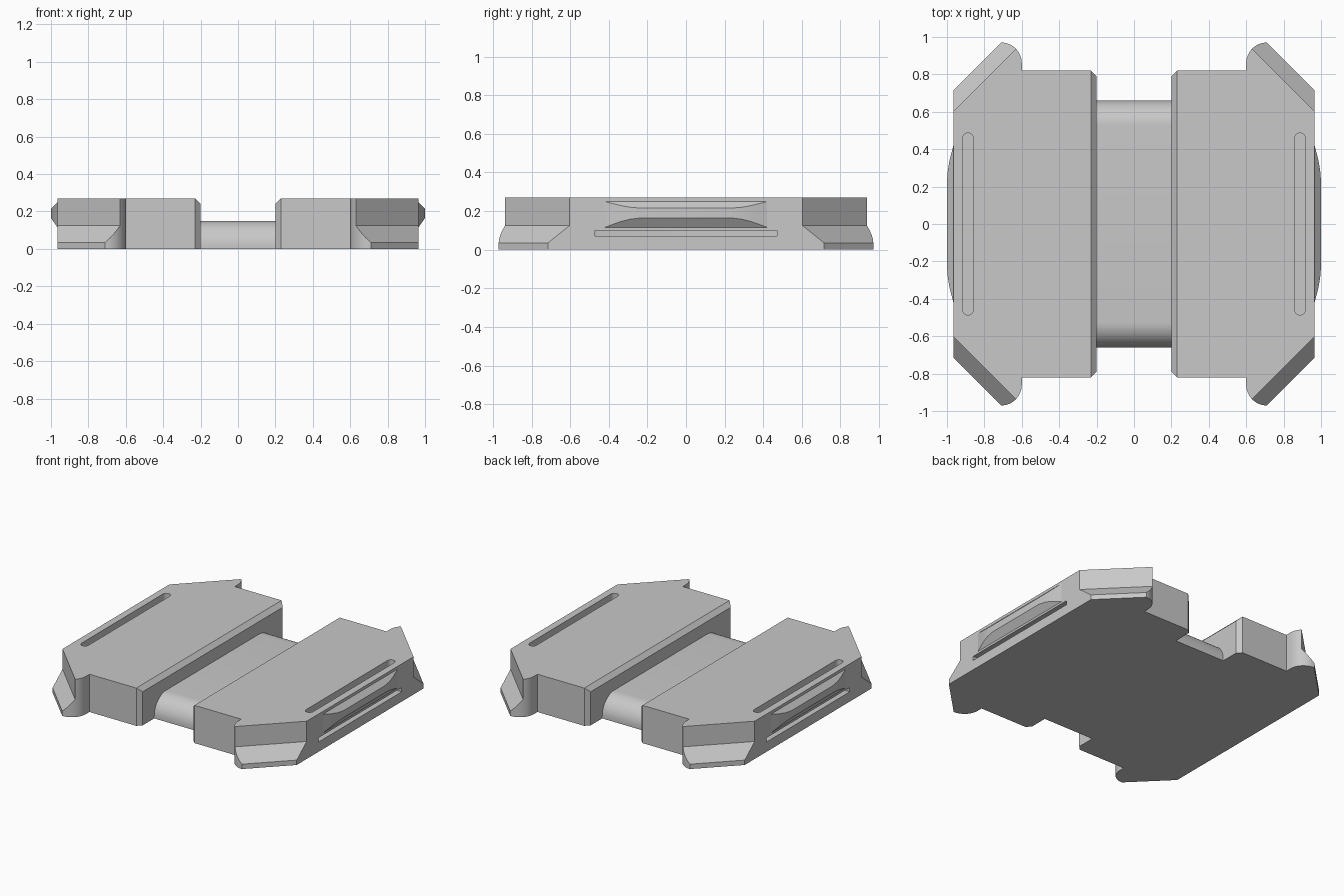
import bpy, bmesh, math
from mathutils import Vector

if "Cube" in bpy.data.objects:
    bpy.data.objects.remove(bpy.data.objects["Cube"])

grey = bpy.data.materials.new("satin_grey")
grey.diffuse_color = (0.58, 0.58, 0.58, 1)
grey.use_nodes = True
grey.node_tree.nodes["Principled BSDF"].inputs["Base Color"].default_value = grey.diffuse_color


def finish(name, bm):
    bmesh.ops.recalc_face_normals(bm, faces=bm.faces)
    me = bpy.data.meshes.new(name)
    bm.to_mesh(me)
    bm.free()
    me.materials.append(grey)
    ob = bpy.data.objects.new(name, me)
    bpy.context.collection.objects.link(ob)
    return ob


def loft(name, rings):
    """Skin a list of equal-sized closed rings and cap both ends."""
    bm = bmesh.new()
    rows = [[bm.verts.new(p) for p in r] for r in rings]
    n = len(rows[0])
    for a, b in zip(rows, rows[1:]):
        for i in range(n):
            j = (i + 1) % n
            bm.faces.new((a[i], a[j], b[j], b[i]))
    bm.faces.new(rows[0])
    bm.faces.new(rows[-1])
    return finish(name, bm)


def prism(name, pts, a, b, place):
    """Extrude a 2D profile from a to b; place maps (u, v, t) to 3D."""
    return loft(name, [[place(u, v, t) for u, v in pts] for t in (a, b)])


def plan(u, v, t):
    return (u, v, t)


def along_y(u, v, t):
    return (u, t, v)


def activate(ob):
    bpy.ops.object.select_all(action='DESELECT')
    ob.select_set(True)
    bpy.context.view_layer.objects.active = ob


def cut(ob, cutter):
    mod = ob.modifiers.new("cut", 'BOOLEAN')
    mod.operation, mod.solver, mod.object = 'DIFFERENCE', 'EXACT', cutter
    activate(ob)
    bpy.ops.object.modifier_apply(modifier=mod.name)
    bpy.data.objects.remove(cutter)


def mirror_x(ob):
    mod = ob.modifiers.new("mirror", 'MIRROR')
    mod.use_clip = False
    mod.use_mirror_merge = False


def smooth(ob):
    activate(ob)
    bpy.ops.object.shade_smooth_by_angle(angle=math.radians(25))


# side block: plan outline with chamfered inner corners and rounded wing tips
H = 0.27
half = [(0.2, 0.79), (0.23, 0.82), (0.6, 0.82)]
for i in range(13):
    a = math.pi - i * math.pi / 24
    half.append((0.71 + 0.11 * math.cos(a), 0.86 + 0.11 * math.sin(a)))
half.append((0.965, 0.715))
outline = half + [(x, -y) for x, y in reversed(half)]
block = prism("side_blocks", outline, 0, H, plan)

# top chamfer along the inner edge
cut(block, prism("edge_cutter", [(0.1, 0.34), (0.1, 0.14), (0.3, 0.34)], -1, 1, along_y))

# stepped wing corners: upright wall, slope, then a thin foot
r = math.sqrt(0.5)
step = [(1.568 * r, 0.4), (1.568 * r, 0.125), (1.68 * r, 0.035),
        (1.9 * r, 0.035), (1.9 * r, 0.4)]
for s in (1, -1):
    def diagonal(u, v, t, s=s):
        return ((u - t) * r, s * (u + t) * r, v)
    cut(block, prism("corner_cutter", step, -0.6, 0.6, diagonal))

# strap slot: round-ended opening in the top, meeting a thin side opening
slot = []
for s in (1, -1):
    for i in range(9):
        a = i * math.pi / 8
        slot.append((0.8875 + s * 0.0275 * math.cos(a),
                     s * (0.4595 + 0.0275 * math.sin(a))))
cut(block, prism("top_slot_cutter", slot, 0.07, 0.4, plan))
side = [(0.875, -0.47), (1.1, -0.47), (1.1, 0.47), (0.875, 0.47)]
cut(block, prism("side_slot_cutter", side, 0.0702, 0.1, plan))
smooth(block)
mirror_x(block)

# raised grip on each outer side, tapering to its ends
taper = [(0.42, 0.0005), (0.38, 0.011), (0.34, 0.021), (0.29, 0.030), (0.23, 0.035)]
stations = [(-y, d) for y, d in taper] + list(reversed(taper))
rings = []
for y, d in stations:
    k = d / 0.035
    rings.append([(0.955, y, 0.115), (0.965, y, 0.115),
                  (0.965 + d, y, 0.115 + 0.05 * k),
                  (0.965 + d, y, 0.25 - 0.035 * k),
                  (0.965, y, 0.25), (0.955, y, 0.25)])
grip = loft("side_grips", rings)
smooth(grip)
mirror_x(grip)

# centre bridge with rounded upper ends
R = 0.135
prof = [(0.66, 0)]
for i in range(13):
    a = i * math.pi / 24
    prof.append((0.66 - R + R * math.cos(a), 0.15 - R + R * math.sin(a)))
prof += [(-y, z) for y, z in reversed(prof)]
bridge = prism("centre_bridge", prof, -0.2, 0.2, lambda u, v, t: (t, u, v))
smooth(bridge)
